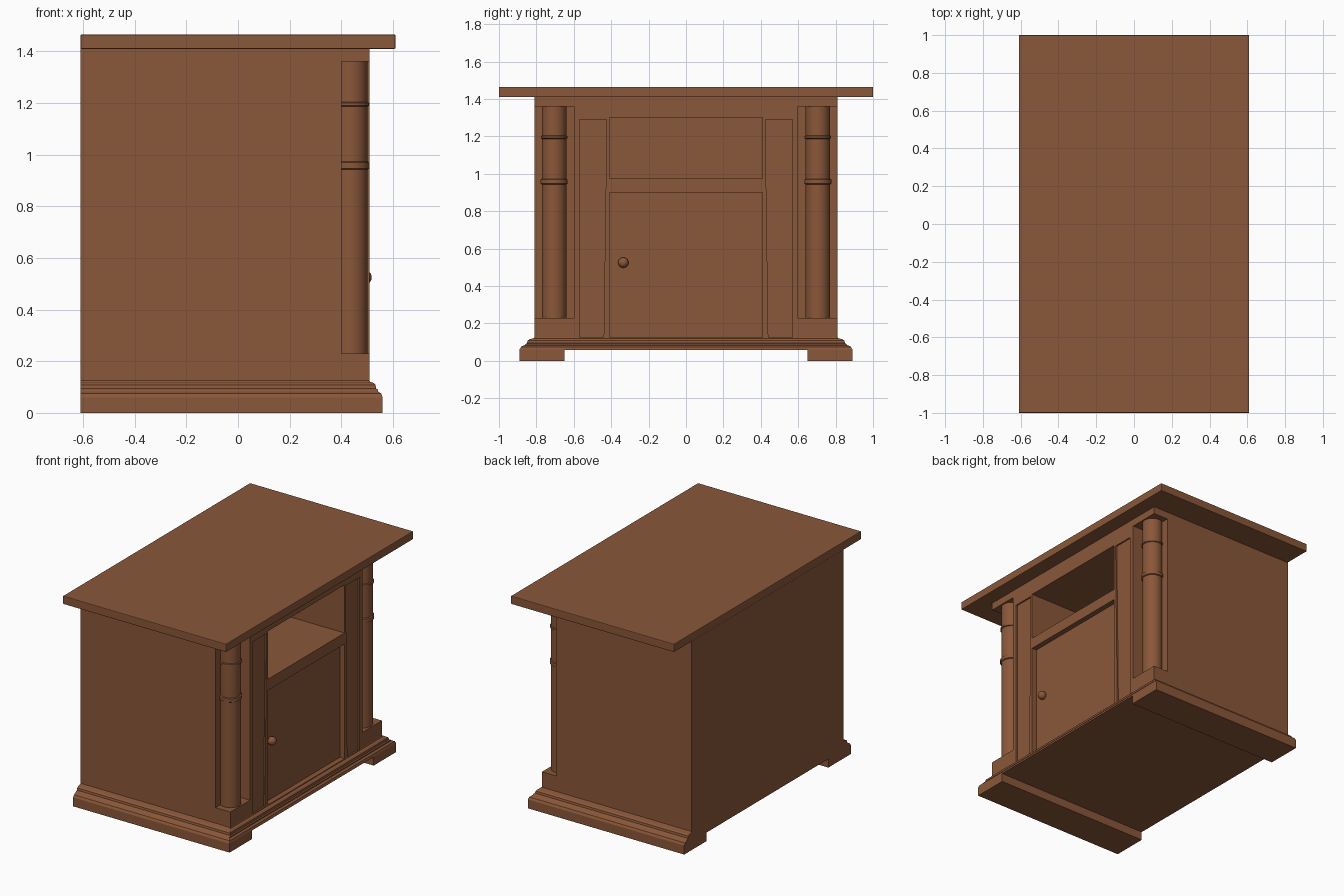
import bpy, bmesh, math

if "Cube" in bpy.data.objects:
    bpy.data.objects.remove(bpy.data.objects["Cube"])

wood = bpy.data.materials.new("brown_wood")
wood.diffuse_color = (0.255, 0.095, 0.041, 1)
wood.use_nodes = True
wood.node_tree.nodes["Principled BSDF"].inputs["Base Color"].default_value = wood.diffuse_color


def make(name, bm, bevel=0, smooth=False):
    bmesh.ops.recalc_face_normals(bm, faces=bm.faces[:])
    me = bpy.data.meshes.new(name)
    bm.to_mesh(me)
    bm.free()
    ob = bpy.data.objects.new(name, me)
    bpy.context.collection.objects.link(ob)
    me.materials.append(wood)
    if bevel:
        m = ob.modifiers.new("bevel", 'BEVEL')
        m.width, m.segments = bevel, 2
    if smooth:
        bpy.ops.object.select_all(action='DESELECT')
        ob.select_set(True)
        bpy.context.view_layer.objects.active = ob
        bpy.ops.object.shade_smooth_by_angle(angle=math.radians(35))
    return ob


def loft(name, rings, **kw):
    """Skin equal-length rings of points, capped at both ends."""
    bm = bmesh.new()
    rows = [[bm.verts.new(p) for p in r] for r in rings]
    n = len(rows[0])
    for a, b in zip(rows, rows[1:]):
        for i in range(n):
            j = (i + 1) % n
            bm.faces.new((a[i], a[j], b[j], b[i]))
    bm.faces.new(rows[0][::-1])
    bm.faces.new(rows[-1])
    return make(name, bm, **kw)


def rect(x0, x1, y0, y1, z):
    return [(x0, y0, z), (x1, y0, z), (x1, y1, z), (x0, y1, z)]


def box(name, x0, x1, y0, y1, z0, z1, **kw):
    return loft(name, [rect(x0, x1, y0, y1, z0), rect(x0, x1, y0, y1, z1)], **kw)


# table top
box("top_slab", -0.61, 0.61, -1, 1, 1.41, 1.465, bevel=0.004)

# stepped base moulding, flush at the back
profile = [(0.56, 0.89, 0.058), (0.56, 0.89, 0.06), (0.555, 0.882, 0.075),
           (0.542, 0.865, 0.083), (0.542, 0.858, 0.09), (0.535, 0.85, 0.094),
           (0.533, 0.847, 0.108), (0.525, 0.835, 0.116), (0.512, 0.815, 0.12),
           (0.51, 0.81, 0.125)]
loft("base_moulding", [rect(-0.61, x, -y, y, z) for x, y, z in profile])

# cabinet carcass with recesses cut into it
body = box("cabinet_body", -0.61, 0.51, -0.81, 0.81, 0.12, 1.412)


def cut(cutter):
    cutter.hide_render = True
    cutter.hide_viewport = False
    cutter.display_type = 'WIRE'
    m = body.modifiers.new(cutter.name, 'BOOLEAN')
    m.operation, m.solver, m.object = 'DIFFERENCE', 'EXACT', cutter


cut(box("shelf_cutter", -0.55, 0.6, -0.41, 0.41, 0.975, 1.30))
cut(box("door_cutter", 0.465, 0.6, -0.41, 0.41, 0.05, 0.90))
for s, side in ((-1, "left"), (1, "right")):
    y0, y1 = sorted((s * 0.60, s * 0.95))
    cut(box(side + "_corner_cutter", 0.40, 0.6, y0, y1, 0.23, 1.36))
    # shallow side panel with a slightly slanted inner edge
    rings = []
    for z, inner in ((0.05, 0.441), (1.29, 0.424)):
        a, b = sorted((s * inner, s * 0.57))
        rings.append(rect(0.50, 0.6, a, b, z))
    cut(loft(side + "_panel_cutter", rings))

    # foot running front to back
    y0, y1 = sorted((s * 0.65, s * 0.89))
    box(side + "_foot", -0.61, 0.56, y0, y1, 0, 0.06)

    # turned column with two rings
    col = [(0.065, 0.225), (0.065, 0.943), (0.072, 0.947), (0.072, 0.969),
           (0.065, 0.973), (0.065, 1.187), (0.071, 1.19), (0.071, 1.201),
           (0.065, 1.204), (0.065, 1.365)]
    loft(side + "_column",
         [[(0.437 + r * math.cos(t * math.tau / 32), s * 0.705 + r * math.sin(t * math.tau / 32), z)
           for t in range(32)] for r, z in col], smooth=True)

# door and knob
box("door", 0.455, 0.475, -0.409, 0.409, 0.122, 0.899)
bm = bmesh.new()
bmesh.ops.create_uvsphere(bm, u_segments=20, v_segments=12, radius=0.028)
knob = make("door_knob", bm, smooth=True)
knob.location = (0.49, -0.335, 0.525)
